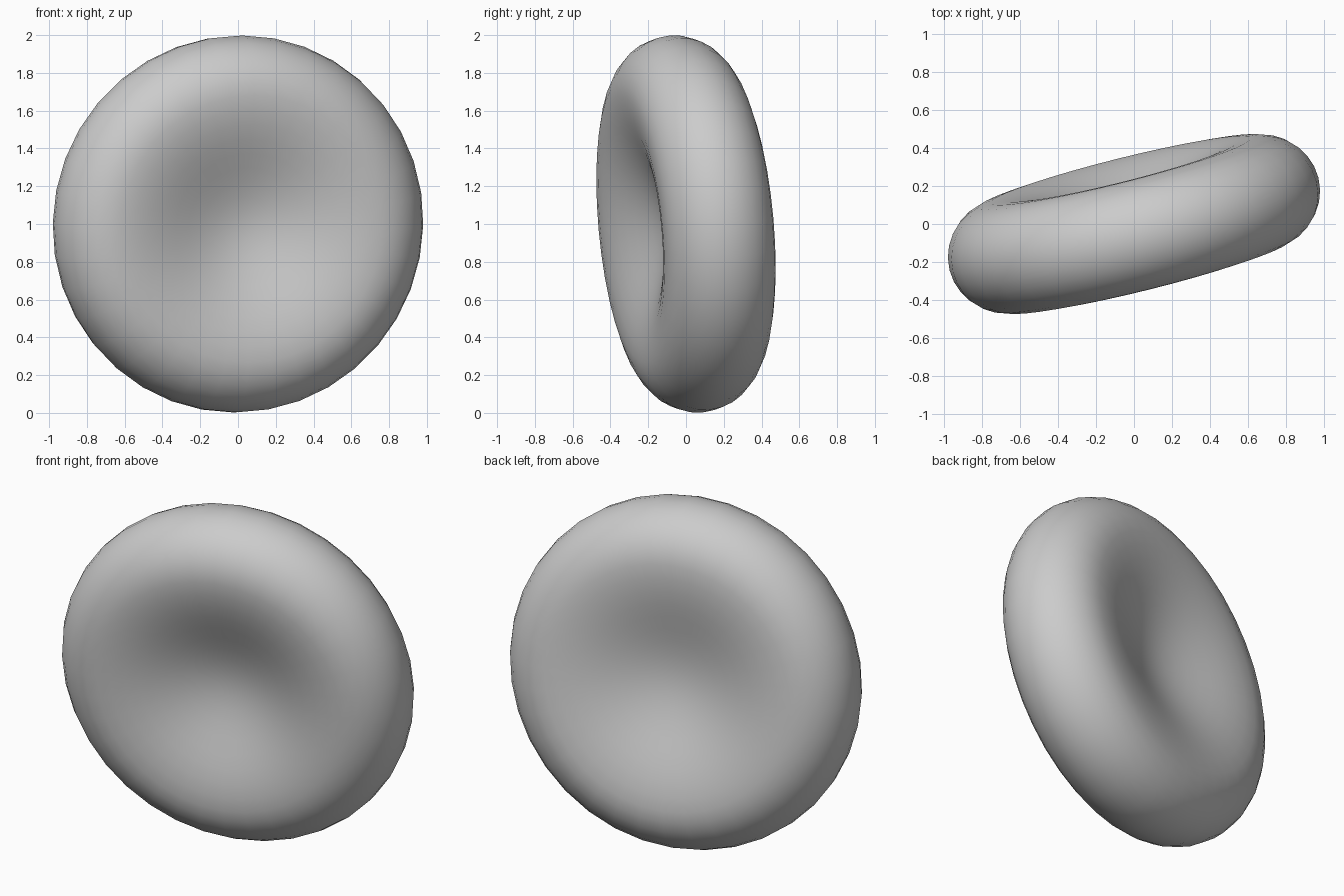
import bpy, bmesh, math
from mathutils import Vector

if "Cube" in bpy.data.objects:
    bpy.data.objects.remove(bpy.data.objects["Cube"], do_unlink=True)

RIM_RADIUS = 0.71      # radius of the ring where the disc is thickest
HALF_THICK = 0.292     # half thickness at that ring
FRONT_CENTRE = 0.125   # height of the front dimple's middle
BACK_CENTRE = 0.15     # depth of the back dimple's middle
SEGMENTS = 36
DIMPLE_STEPS, RIM_STEPS = 9, 14
FACING = Vector((0.25, -1.0, -0.093))

# Plain grey material
grey = bpy.data.materials.new("mid grey")
grey.use_nodes = True
colour = (0.6, 0.6, 0.6, 1.0)
grey.diffuse_color = colour
grey.node_tree.nodes["Principled BSDF"].inputs["Base Color"].default_value = colour


def dimple(centre):
    """Smooth wave from the middle of a dimple out to the rim."""
    points = []
    for i in range(DIMPLE_STEPS):
        t = i / DIMPLE_STEPS
        h = centre + (HALF_THICK - centre) * (1 - math.cos(math.pi * t)) / 2
        points.append((RIM_RADIUS * t, h))
    return points


# Half cross-section: front dimple, round rim, back dimple
rim = []
for i in range(RIM_STEPS + 1):
    a = math.pi / 2 - math.pi * i / RIM_STEPS
    rim.append((RIM_RADIUS + HALF_THICK * math.cos(a), HALF_THICK * math.sin(a)))
profile = dimple(FRONT_CENTRE) + rim + [(r, -h) for r, h in reversed(dimple(BACK_CENTRE))]

# Spin the section into a closed biconcave disc
bm = bmesh.new()
verts = [bm.verts.new((r, 0, h)) for r, h in profile]
edges = [bm.edges.new(pair) for pair in zip(verts, verts[1:])]
bmesh.ops.spin(bm, geom=verts + edges, cent=(0, 0, 0), axis=(0, 0, 1),
               angle=math.tau, steps=SEGMENTS, use_duplicate=False)
bmesh.ops.remove_doubles(bm, verts=bm.verts, dist=0.0005)
bmesh.ops.recalc_face_normals(bm, faces=bm.faces)
for face in bm.faces:
    face.smooth = True

mesh = bpy.data.meshes.new("biconcave_disc")
bm.to_mesh(mesh)
bm.free()
mesh.materials.append(grey)

# Stand the disc on its edge, turned and tipped slightly
disc = bpy.data.objects.new("biconcave_disc", mesh)
bpy.context.collection.objects.link(disc)
disc.rotation_euler = FACING.to_track_quat('Z', 'Y').to_euler()
disc.location = (0, 0, 1)
